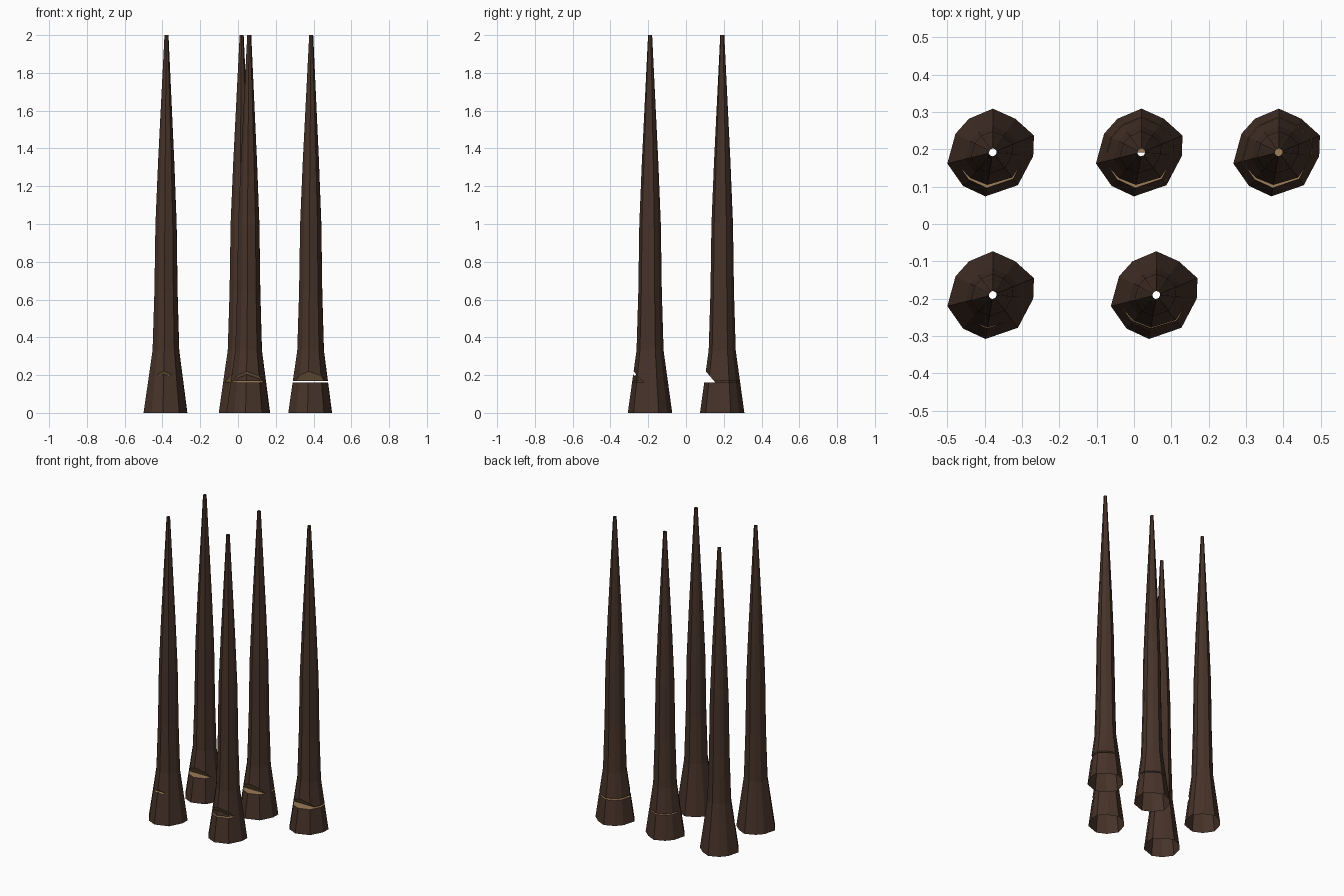
import bpy, bmesh
from mathutils import Vector

if "Cube" in bpy.data.objects:
    bpy.data.objects.remove(bpy.data.objects["Cube"])

def mat(name, col):
    m = bpy.data.materials.new(name)
    m.diffuse_color = (*col, 1)
    m.use_nodes = True
    m.node_tree.nodes["Principled BSDF"].inputs["Base Color"].default_value = m.diffuse_color
    return m

BARK = mat("dark bark", (0.062, 0.033, 0.022))
WOOD = mat("cut wood", (0.33, 0.2, 0.095))

# irregular base outline (x, y) and (height, scale) rings
OUTLINE = [(0, .117), (.06, .09), (.11, .045), (.108, -.01), (.067, -.088),
           (-.02, -.118), (-.08, -.09), (-.122, -.03), (-.1, .05), (-.064, .09)]
RINGS = [(0, 1), (.33, .61), (.64, .53), (1, .485), (1.33, .37), (2, .092)]

def finish(name, bm):
    me = bpy.data.meshes.new(name)
    bm.normal_update()
    bmesh.ops.recalc_face_normals(bm, faces=bm.faces)
    bm.to_mesh(me)
    bm.free()
    ob = bpy.data.objects.new(name, me)
    bpy.context.collection.objects.link(ob)
    me.materials.append(BARK)
    me.materials.append(WOOD)
    return ob

def trunk(name, cx, cy):
    bm = bmesh.new()
    rings = [[bm.verts.new((cx + x * s, cy + y * s, z)) for x, y in OUTLINE] for z, s in RINGS]
    n = len(OUTLINE)
    for a, b in zip(rings, rings[1:]):
        for i in range(n):
            j = (i + 1) % n
            bm.faces.new((a[i], a[j], b[j], b[i]))
    bm.faces.new(rings[0])
    bm.faces.new(rings[-1])
    return finish(name, bm)

def cutter(cx, cy, profile):
    # yz profile pushed along x, all in the wood colour
    bm = bmesh.new()
    a, b = [[bm.verts.new((cx + sx, cy + y, z)) for y, z in profile] for sx in (-.2, .2)]
    n = len(profile)
    faces = [bm.faces.new(a), bm.faces.new(b)]
    for i in range(n):
        j = (i + 1) % n
        faces.append(bm.faces.new((a[i], a[j], b[j], b[i])))
    for f in faces:
        f.material_index = 1
    ob = finish("cutter", bm)
    ob.hide_render = True
    return ob

def slope(y):
    return .16 - (y + .036) * 1.172

def slit(y0):
    # thin sloping saw cut from the front down to depth y0
    d = Vector((-.009, -.008))
    p, q = Vector((y0, slope(y0))), Vector((-.2, slope(-.2)))
    return [p, q, q + d, p + d]

FLAT = [(-.2, .16), (-.036, .16), (-.036, .17), (-.2, .17)]
NOTCH = [(-.2, .16), (-.036, .16), (-.2, slope(-.2))]
BACK = [(.2, .16), (-.001, .16), (-.001, .168), (.2, .168)]
FELLED = [(-.2, .16), (.2, .16), (.2, .17), (-.0445, .17), (-.2, slope(-.2))]

# five stages of felling
STAGES = [("trunk_first_cut", -.378, -.19, [slit(-.073)]),
          ("trunk_wedge_cut", .06, -.19, [FLAT, slit(-.0445)]),
          ("trunk_notched", -.378, .192, [NOTCH]),
          ("trunk_back_cut", .02, .192, [NOTCH, BACK]),
          ("trunk_felled", .388, .192, [FELLED])]

for name, cx, cy, cuts in STAGES:
    ob = trunk(name, cx, cy)
    for prof in cuts:
        c = cutter(cx, cy, prof)
        m = ob.modifiers.new("cut", 'BOOLEAN')
        m.operation = 'DIFFERENCE'
        m.solver = 'EXACT'
        m.object = c
        bpy.context.view_layer.objects.active = ob
        bpy.ops.object.modifier_apply(modifier=m.name)
        bpy.data.objects.remove(c)
    # open the bottom and the tip
    bm = bmesh.new()
    bm.from_mesh(ob.data)
    ends = [f for f in bm.faces if all(v.co.z < .001 for v in f.verts)
            or all(v.co.z > 1.999 for v in f.verts)]
    bmesh.ops.delete(bm, geom=ends, context='FACES')
    bm.to_mesh(ob.data)
    bm.free()
